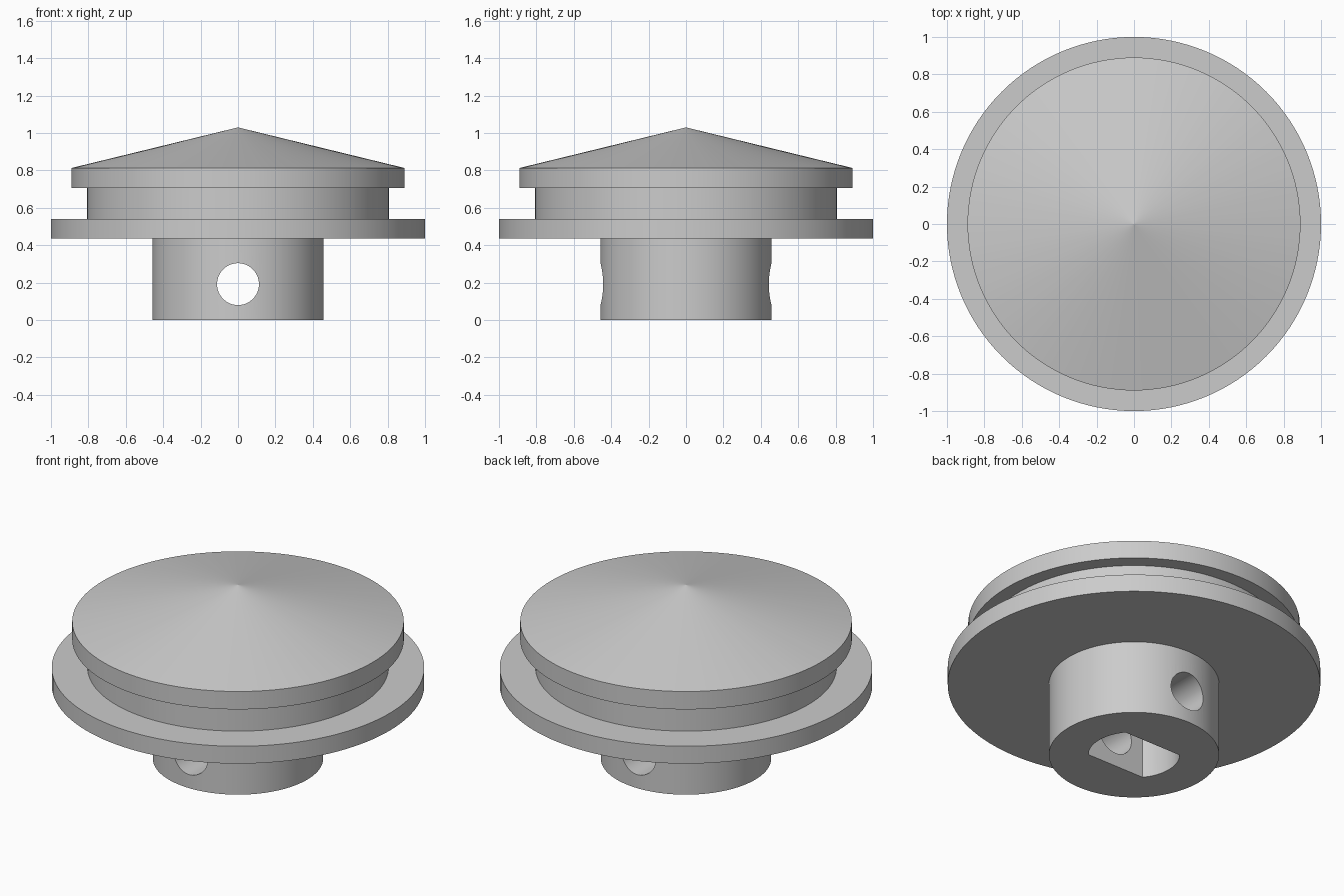
import bpy, bmesh, math
from mathutils import Matrix

SEGMENTS = 128

cube = bpy.data.objects.get("Cube")
if cube:
    bpy.data.objects.remove(cube, do_unlink=True)

grey = bpy.data.materials.new("satin_grey")
grey.use_nodes = True
colour = (0.6, 0.6, 0.6, 1)
grey.diffuse_color = colour
grey.node_tree.nodes["Principled BSDF"].inputs["Base Color"].default_value = colour


def make_object(name, bm):
    bmesh.ops.recalc_face_normals(bm, faces=bm.faces)
    mesh = bpy.data.meshes.new(name)
    bm.to_mesh(mesh)
    bm.free()
    mesh.materials.append(grey)
    obj = bpy.data.objects.new(name, mesh)
    bpy.context.collection.objects.link(obj)
    return obj


def lathe(name, profile):
    """Turn a radius/height profile about the z axis."""
    bm = bmesh.new()
    verts = [bm.verts.new((r, 0, z)) for r, z in profile]
    edges = [bm.edges.new(pair) for pair in zip(verts, verts[1:])]
    bmesh.ops.spin(bm, geom=verts + edges, axis=(0, 0, 1), cent=(0, 0, 0),
                   angle=math.tau, steps=SEGMENTS, use_duplicate=False)
    bmesh.ops.remove_doubles(bm, verts=bm.verts, dist=1e-4)
    return make_object(name, bm)


def double_flat_prism(name, radius, flat, bottom, top):
    """Round bar with two flats, facing front and back."""
    bm = bmesh.new()
    half = math.asin(flat / radius)
    steps = 24
    angles = [side + half * (2 * i / steps - 1)
              for side in (0, math.pi) for i in range(steps + 1)]
    face = bm.faces.new([bm.verts.new((radius * math.cos(a), radius * math.sin(a), bottom))
                         for a in angles])
    new = bmesh.ops.extrude_face_region(bm, geom=[face])["geom"]
    bmesh.ops.translate(bm, vec=(0, 0, top - bottom),
                        verts=[v for v in new if isinstance(v, bmesh.types.BMVert)])
    return make_object(name, bm)


def cross_pin(name, radius, height):
    """Cylinder lying along y."""
    bm = bmesh.new()
    bmesh.ops.create_cone(bm, cap_ends=True, segments=64, radius1=radius, radius2=radius,
                          depth=1.4, matrix=Matrix.Translation((0, 0, height))
                          @ Matrix.Rotation(math.pi / 2, 4, "X"))
    return make_object(name, bm)


# Hub, wide flange, groove and conical cap turned as one solid
body = lathe("flanged_cap_with_hub", [
    (0, 0), (0.457, 0),
    (0.457, 0.437), (1, 0.437),
    (1, 0.54), (0.808, 0.54),
    (0.808, 0.707), (0.89, 0.707),
    (0.89, 0.813), (0, 1.03)])

# Shaft socket and cross hole
cutters = [double_flat_prism("shaft_socket_cutter", 0.245, 0.155, -0.1, 0.437),
           cross_pin("cross_hole_cutter", 0.112, 0.192)]

bpy.ops.object.select_all(action="DESELECT")
body.select_set(True)
bpy.context.view_layer.objects.active = body
for cutter in cutters:
    cutter.hide_render = True
    cut = body.modifiers.new(cutter.name, "BOOLEAN")
    cut.operation = "DIFFERENCE"
    cut.solver = "EXACT"
    cut.object = cutter
    bpy.ops.object.modifier_apply(modifier=cut.name)
    bpy.data.objects.remove(cutter, do_unlink=True)

# Smooth round walls, crisp rims, and a clean cone tip
bpy.ops.object.shade_smooth_by_angle(angle=math.radians(30))
for poly in body.data.polygons:
    if poly.center.z > 0.82:
        poly.use_smooth = False
